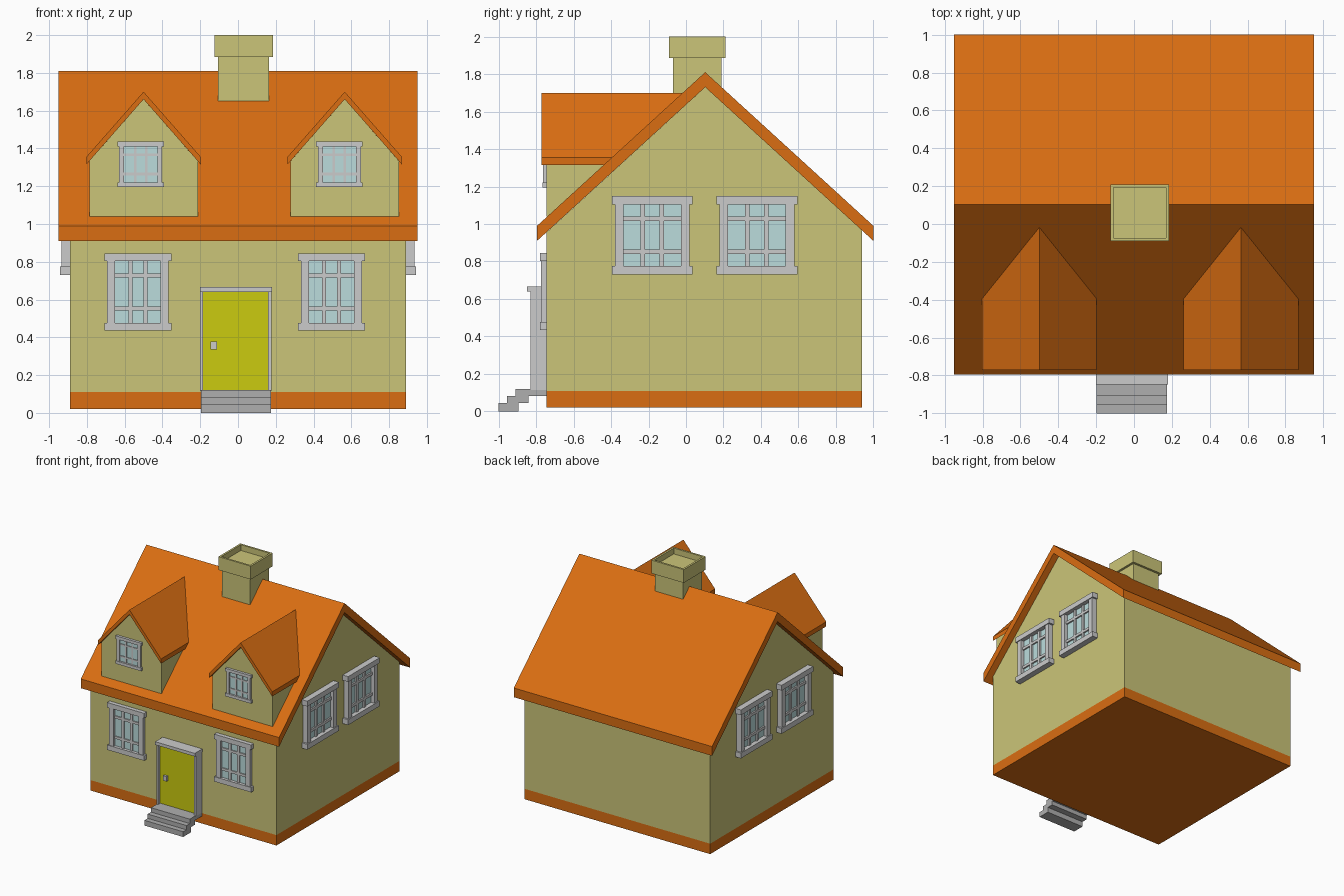
import bpy, bmesh
from mathutils import Matrix, Vector

if "Cube" in bpy.data.objects:
    bpy.data.objects.remove(bpy.data.objects["Cube"])


def material(name, r, g, b):
    m = bpy.data.materials.new(name)
    m.diffuse_color = (r, g, b, 1)
    m.use_nodes = True
    m.node_tree.nodes["Principled BSDF"].inputs["Base Color"].default_value = m.diffuse_color
    return m


ORANGE = material("orange tile", 0.70, 0.155, 0.006)
WALL = material("cream wall", 0.60, 0.56, 0.19)
YELLOW = material("yellow door", 0.60, 0.60, 0.005)
GLASS = material("pale glass", 0.50, 0.72, 0.72)
TRIM = material("white trim", 0.72, 0.72, 0.70)
STONE = material("grey stone", 0.43, 0.43, 0.43)


def finish(name, bm, mat):
    bmesh.ops.recalc_face_normals(bm, faces=bm.faces)
    me = bpy.data.meshes.new(name)
    bm.to_mesh(me)
    bm.free()
    me.materials.append(mat)
    ob = bpy.data.objects.new(name, me)
    bpy.context.collection.objects.link(ob)
    return ob


def add_box(bm, p, q):
    p, q = Vector(p), Vector(q)
    size = [abs(v) for v in q - p]
    m = Matrix.Translation((p + q) / 2) @ Matrix.Diagonal((*size, 1))
    bmesh.ops.create_cube(bm, size=1, matrix=m)


def boxes(name, mat, *pairs):
    bm = bmesh.new()
    for p, q in pairs:
        add_box(bm, p, q)
    return finish(name, bm, mat)


def prism(name, mat, profile, place, start, end):
    """Extrude a 2D profile; end(u, v) gives the far depth of each point."""
    bm = bmesh.new()
    a = [bm.verts.new(place(u, v, start)) for u, v in profile]
    b = [bm.verts.new(place(u, v, end(u, v))) for u, v in profile]
    n = len(profile)
    bm.faces.new(a)
    bm.faces.new(b)
    for i in range(n):
        j = (i + 1) % n
        bm.faces.new((a[i], a[j], b[j], b[i]))
    return finish(name, bm, mat)


def along_x(u, v, d):
    return (d, u, v)


def along_y(u, v, d):
    return (u, d, v)


def chevron(mid, half, eave, ridge, t):
    return [(mid - half, eave), (mid, ridge), (mid + half, eave),
            (mid + half, eave - t), (mid, ridge - t), (mid - half, eave - t)]


# House body, plinth and main roof
RIDGE_Y, RIDGE_Z, SLOPE = 0.1025, 1.81, 0.914
prism("walls", WALL, [(-0.745, 0.11), (0.94, 0.11), (0.94, 0.965), (RIDGE_Y, 1.73),
                      (-0.745, 0.955)], along_x, -0.89, lambda u, v: 0.89)
boxes("plinth", ORANGE, ((-0.89, -0.745, 0.02), (0.89, 0.94, 0.11)))
prism("main_roof", ORANGE, chevron(RIDGE_Y, 0.8975, 0.99, RIDGE_Z, 0.08),
      along_x, -0.95, lambda u, v: 0.95)

# Chimney with hollow cap
boxes("chimney_shaft", WALL, ((-0.105, -0.07, 1.62), (0.165, 0.19, 1.89)))
bm = bmesh.new()
add_box(bm, (-0.125, -0.09, 1.885), (0.185, 0.21, 2.0))
top = max(bm.faces, key=lambda f: f.calc_center_median().z)
bmesh.ops.inset_region(bm, faces=[top], thickness=0.024)
hole = bmesh.ops.extrude_discrete_faces(bm, faces=[top])["faces"][0]
bmesh.ops.translate(bm, verts=hole.verts, vec=(0, 0, -0.05))
finish("chimney_cap", bm, WALL)


def window(name, place, mid, half_u, z0, z1, depth, edge):
    """Lintel, sill, jambs, glazing bars and pane. place(u, z, out) -> xyz."""
    def bx(u0, u1, v0, v1, d):
        return (place(u0, v0, 0), place(u1, v1, d))
    l, r = mid - half_u, mid + half_u
    inset = edge * 0.35
    gl, gr, g0, g1 = l + edge + inset, r - edge - inset, z0 + edge, z1 - edge
    parts = [bx(l, r, g1, z1, depth), bx(l, r, z0, g0, depth),
             bx(l + inset, gl, g0, g1, depth * 0.85), bx(gr, r - inset, g0, g1, depth * 0.85)]
    bar = edge * 0.26
    for f in (1 / 3, 2 / 3):
        u = gl + (gr - gl) * f
        parts.append(bx(u - bar, u + bar, g0, g1, depth * 0.5))
    for f in (0.23, 0.77):
        v = g0 + (g1 - g0) * f
        parts.append(bx(gl, gr, v - bar, v + bar, depth * 0.5))
    boxes(name + "_frame", TRIM, *parts)
    boxes(name + "_glass", GLASS, bx(gl, gr, g0, g1, depth * 0.25))


def on_front(u, v, d):
    return (u, -0.745 - d, v)


# Front windows
for side, x in (("left", -0.53), ("right", 0.495)):
    window("front_window_" + side, on_front, x, 0.177, 0.435, 0.845, 0.035, 0.042)

# Gable windows on both ends
for side, s in (("left", -1), ("right", 1)):
    for i, y in enumerate((-0.18, 0.378)):
        window(f"{side}_gable_window_{i + 1}", lambda u, v, d, s=s: (s * (0.89 + d), u, v),
               y, 0.216, 0.73, 1.15, 0.052, 0.046)


# Dormers, their backs cut along the main roof slope
def roof_y(u, v):
    return RIDGE_Y - (RIDGE_Z - v) / SLOPE + 0.005


for side, x, wx in (("left", -0.5, -0.515), ("right", 0.565, 0.537)):
    h = 0.287
    prism("dormer_wall_" + side, WALL,
          [(x - h, 1.04), (x + h, 1.04), (x + h, 1.333), (x, 1.66), (x - h, 1.333)],
          along_y, -0.745, roof_y)
    prism("dormer_roof_" + side, ORANGE, chevron(x, 0.303, 1.355, 1.70, 0.04),
          along_y, -0.772, roof_y)
    window("dormer_window_" + side, on_front, wx, 0.123, 1.195, 1.437, 0.022, 0.026)

# Door, frame and handle
boxes("door", YELLOW, ((-0.185, -0.80, 0.12), (0.16, -0.745, 0.64)))
boxes("door_frame", TRIM,
      ((-0.20, -0.83, 0.115), (-0.185, -0.745, 0.64)),
      ((0.16, -0.83, 0.115), (0.178, -0.745, 0.64)),
      ((-0.20, -0.848, 0.64), (0.18, -0.745, 0.667)))
boxes("door_handle", TRIM, ((-0.145, -0.82, 0.335), (-0.11, -0.80, 0.377)))

# Stepped stoop, open underneath
prism("front_steps", STONE,
      [(-1, 0), (-1, 0.045), (-0.955, 0.045), (-0.955, 0.082), (-0.91, 0.082),
       (-0.91, 0.12), (-0.745, 0.12), (-0.745, 0.082), (-0.84, 0.082), (-0.84, 0.045),
       (-0.895, 0.045), (-0.895, 0)], along_x, -0.197, lambda u, v: 0.175)
